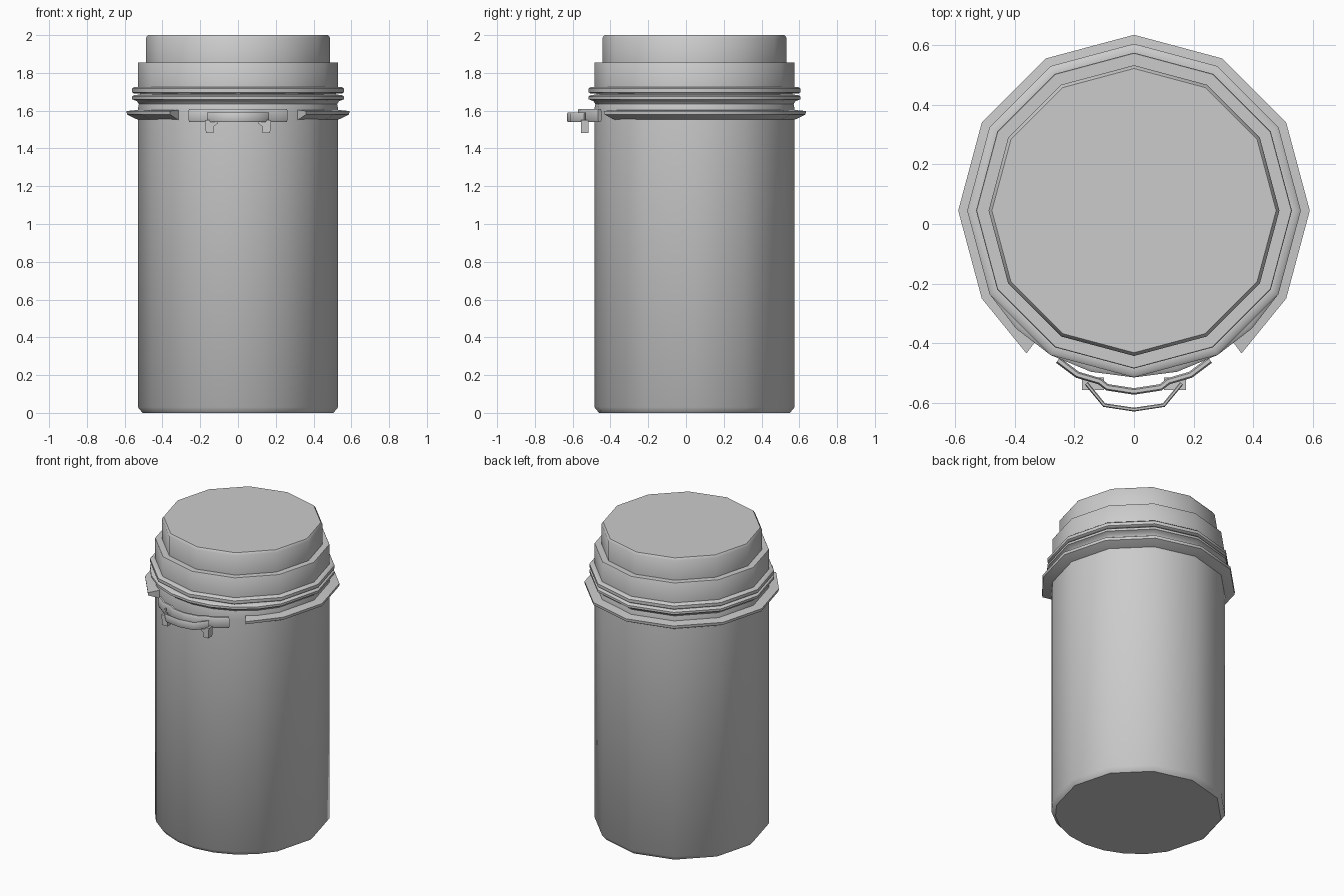
import bpy, bmesh, math
from mathutils import Vector

if "Cube" in bpy.data.objects:
    bpy.data.objects.remove(bpy.data.objects["Cube"])

CY = 0.045  # axis of the jar sits slightly behind the origin


def finish(name, verts, faces):
    mesh = bpy.data.meshes.new(name)
    mesh.from_pydata(verts, [], faces)
    bm = bmesh.new()
    bm.from_mesh(mesh)
    bmesh.ops.recalc_face_normals(bm, faces=bm.faces)
    bm.to_mesh(mesh)
    bm.free()
    ob = bpy.data.objects.new(name, mesh)
    bpy.context.collection.objects.link(ob)
    bpy.ops.object.select_all(action='DESELECT')
    ob.select_set(True)
    bpy.context.view_layer.objects.active = ob
    bpy.ops.object.shade_smooth_by_angle(angle=math.radians(40))
    return ob


def point(r, z, deg):
    a = math.radians(deg)  # 0 degrees is the front
    return (r * math.sin(a), CY - r * math.cos(a), z)


def turned(name, profile, angles):
    """Solid turned around the jar axis, capped at top and bottom."""
    n, m = len(angles), len(profile)
    verts = [point(r, z, a) for r, z in profile for a in angles]
    faces = [(i*n + j, i*n + (j+1) % n, (i+1)*n + (j+1) % n, (i+1)*n + j)
             for i in range(m-1) for j in range(n)]
    faces += [tuple(range(n)), tuple(range((m-1)*n, m*n))]
    return finish(name, verts, faces)


def sweep(name, sections):
    """Join closed cross-sections into a solid with capped ends."""
    k, s = len(sections[0]), len(sections)
    verts = [v for sec in sections for v in sec]
    faces = [(i*k + j, i*k + (j+1) % k, (i+1)*k + (j+1) % k, (i+1)*k + j)
             for i in range(s-1) for j in range(k)]
    faces += [tuple(range(k)), tuple(range((s-1)*k, s*k))]
    return finish(name, verts, faces)


def strap(name, half_path, width, z0, z1, c):
    """Chamfered strap following a path mirrored across x = 0."""
    path = [Vector((-x, y)) for x, y in half_path[:0:-1]] + [Vector(p) for p in half_path]
    sections = []
    for i, p in enumerate(path):
        t = (path[min(i+1, len(path)-1)] - path[max(i-1, 0)]).normalized()
        nrm = Vector((-t.y, t.x))
        h = width / 2
        shape = [(-h, z0+c), (-h+c/2, z0), (h-c/2, z0), (h, z0+c),
                 (h, z1-c), (h-c/2, z1), (-h+c/2, z1), (-h, z1-c)]
        sections.append([(p.x + nrm.x*d, p.y + nrm.y*d, z) for d, z in shape])
    return sweep(name, sections)


twelve = [i * 30 for i in range(12)]
rounder_front = sorted(twelve + [15, 45, 315, 345])

# Jar body with neck and sealing rim
turned("jar_body", [(0.505, 0), (0.53, 0.03), (0.53, 1.575), (0.53, 1.61),
                    (0.525, 1.635), (0.535, 1.65), (0.56, 1.66),
                    (0.56, 1.675), (0.55, 1.683), (0.52, 1.685), (0.52, 1.70)],
       rounder_front)

# Stepped lid
turned("lid", [(0.52, 1.69), (0.55, 1.69), (0.56, 1.697), (0.56, 1.717),
               (0.55, 1.725), (0.53, 1.725), (0.53, 1.853), (0.528, 1.856),
               (0.488, 1.856), (0.488, 1.985), (0.477, 2.0)], twelve)

# Collar flange, open at the front
flange = [(0.52, 1.55), (0.545, 1.558), (0.588, 1.58), (0.59, 1.598), (0.52, 1.605)]
collar = [[point(r, z, a) for r, z in flange] for a in range(60, 301, 30)]
ends = [[point(r if r < 0.57 else r + 0.01, z, a) for r, z in flange] for a in (37, 323)]
sweep("collar_flange", [ends[0]] + collar + [ends[1]])

# Front latch: main strap and thin outer loop
strap("latch_strap", [(0, -0.562), (0.09, -0.548), (0.115, -0.528), (0.19, -0.506), (0.255, -0.457)],
      0.022, 1.54, 1.61, 0.01)
strap("latch_loop", [(0, -0.623), (0.10, -0.608), (0.16, -0.535)],
      0.013, 1.54, 1.59, 0.006)

# Hooks hanging under the latch
for side, label in ((-1, "left"), (1, "right")):
    outline = [(0.10, 1.55), (0.11, 1.53), (0.13, 1.515), (0.13, 1.482),
               (0.17, 1.482), (0.175, 1.55)]
    sweep("latch_hook_" + label,
          [[(side*x, y, z) for x, z in outline] for y in (-0.557, -0.515)])
